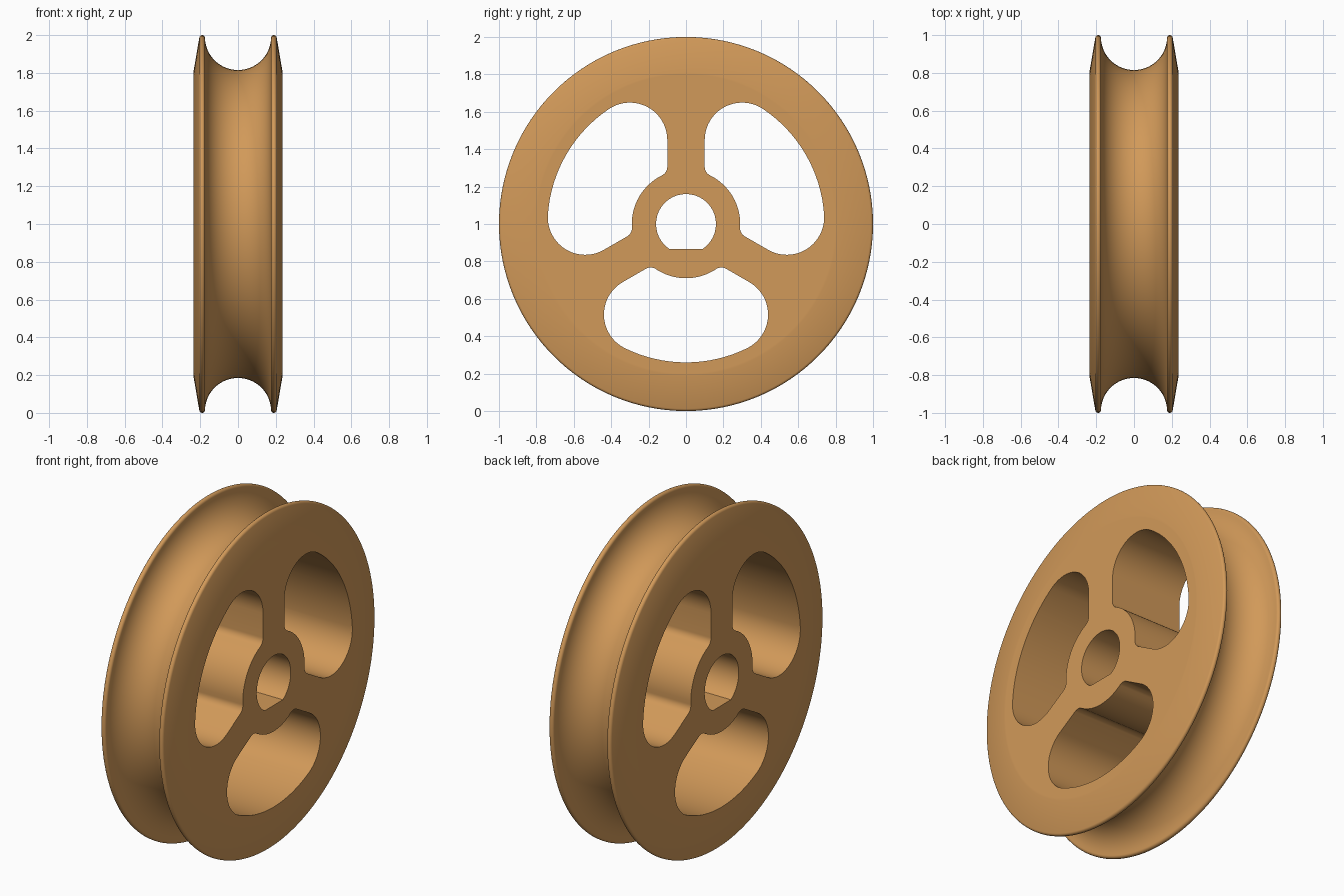
import bpy, bmesh, math
from math import sin, cos, radians, degrees, atan2, sqrt, pi
from mathutils import Matrix

if "Cube" in bpy.data.objects:
    bpy.data.objects.remove(bpy.data.objects["Cube"])

CENTRE_Z = 1.0
SEGMENTS = 128

tan = bpy.data.materials.new("warm_tan")
tan.diffuse_color = (0.64, 0.32, 0.10, 1)
tan.use_nodes = True
tan.node_tree.nodes["Principled BSDF"].inputs["Base Color"].default_value = tan.diffuse_color


def new_object(name, bm):
    bmesh.ops.recalc_face_normals(bm, faces=bm.faces)
    mesh = bpy.data.meshes.new(name)
    bm.to_mesh(mesh)
    bm.free()
    mesh.materials.append(tan)
    obj = bpy.data.objects.new(name, mesh)
    obj.location.z = CENTRE_Z
    bpy.context.collection.objects.link(obj)
    return obj


def arc(cy, cz, r, a0, a1, n):
    """Points on an arc; angles in degrees, clockwise from up."""
    angles = [radians(a0 + (a1 - a0) * i / n) for i in range(n + 1)]
    return [(cy + r * sin(a), cz + r * cos(a)) for a in angles]


def prism(name, outline, half=0.5):
    """Extrude a (y, z) outline along x."""
    bm = bmesh.new()
    face = bm.faces.new([bm.verts.new((-half, y, z)) for y, z in outline])
    ext = bmesh.ops.extrude_face_region(bm, geom=[face])
    verts = [v for v in ext["geom"] if isinstance(v, bmesh.types.BMVert)]
    bmesh.ops.translate(bm, verts=verts, vec=(2 * half, 0, 0))
    return new_object(name, bm)


# Pulley body: half profile (x, radius), mirrored, then spun around x
half = arc(0, 0.99, 0.175, 180, 92, 16)              # rope groove
half += arc(0.19, 0.985, 0.015, -90, 80, 8)          # rounded lip
half += [(0.235, 0.81), (0.235, 0.80), (0.235, 0.0)]  # bevel and side face
profile = [(-x, r) for x, r in reversed(half[1:])] + half
bm = bmesh.new()
verts = [bm.verts.new((x, 0, r)) for x, r in profile]
edges = [bm.edges.new(pair) for pair in zip(verts, verts[1:])]
bmesh.ops.spin(bm, geom=verts + edges, cent=(0, 0, 0), axis=(1, 0, 0),
               angle=2 * pi, steps=SEGMENTS, use_merge=True)
bmesh.ops.remove_doubles(bm, verts=bm.verts, dist=1e-5)
# Join the side-face wedges into one flat disc each
for side in (-1, 1):
    cap = [f for f in bm.faces if len(f.verts) == 3 and f.calc_center_median().x * side > 0]
    bmesh.ops.dissolve_faces(bm, faces=cap, use_verts=True)
pulley = new_object("pulley_wheel", bm)

# Window outline: hub arc, small fillet, spoke edge, large fillet, rim arc
HUB, RIM, SPOKE, SMALL, LARGE = 0.29, 0.74, 0.10, 0.05, 0.20
y1, y2 = SPOKE + SMALL, SPOKE + LARGE
z1 = sqrt((HUB + SMALL) ** 2 - y1 ** 2)
z2 = sqrt((RIM - LARGE) ** 2 - y2 ** 2)
a1, a2 = degrees(atan2(y1, z1)), degrees(atan2(y2, z2))
side = arc(0, 0, HUB, 60, a1, 8)
side += arc(y1, z1, SMALL, 180 + a1, 270, 8)[1:]
side += arc(y2, z2, LARGE, 270, 360 + a2, 20)
side += arc(0, 0, RIM, a2, 60, 8)[1:]


def reflect(p):
    r, a = math.hypot(*p), radians(120) - atan2(*p)
    return r * sin(a), r * cos(a)


window = side + [reflect(p) for p in reversed(side[1:-1])]
cutters = []
for i in range(3):
    cutter = prism("window_cutter", window)
    cutter.data.transform(Matrix.Rotation(radians(120 * i), 4, 'X'))
    cutters.append(cutter)

# D-shaped axle bore with a flat at the bottom
flat = degrees(math.acos(-0.135 / 0.16))
cutters.append(prism("bore_cutter", arc(0, 0, 0.16, -flat, flat, 56)))

# Cut the openings, then discard the cutters
bpy.context.view_layer.objects.active = pulley
pulley.select_set(True)
for cutter in cutters:
    cutter.hide_render = True
    mod = pulley.modifiers.new("opening", 'BOOLEAN')
    mod.operation = 'DIFFERENCE'
    mod.solver = 'EXACT'
    mod.object = cutter
    bpy.ops.object.modifier_apply(modifier=mod.name)
    bpy.data.objects.remove(cutter)

bpy.ops.object.shade_smooth_by_angle(angle=radians(30))
